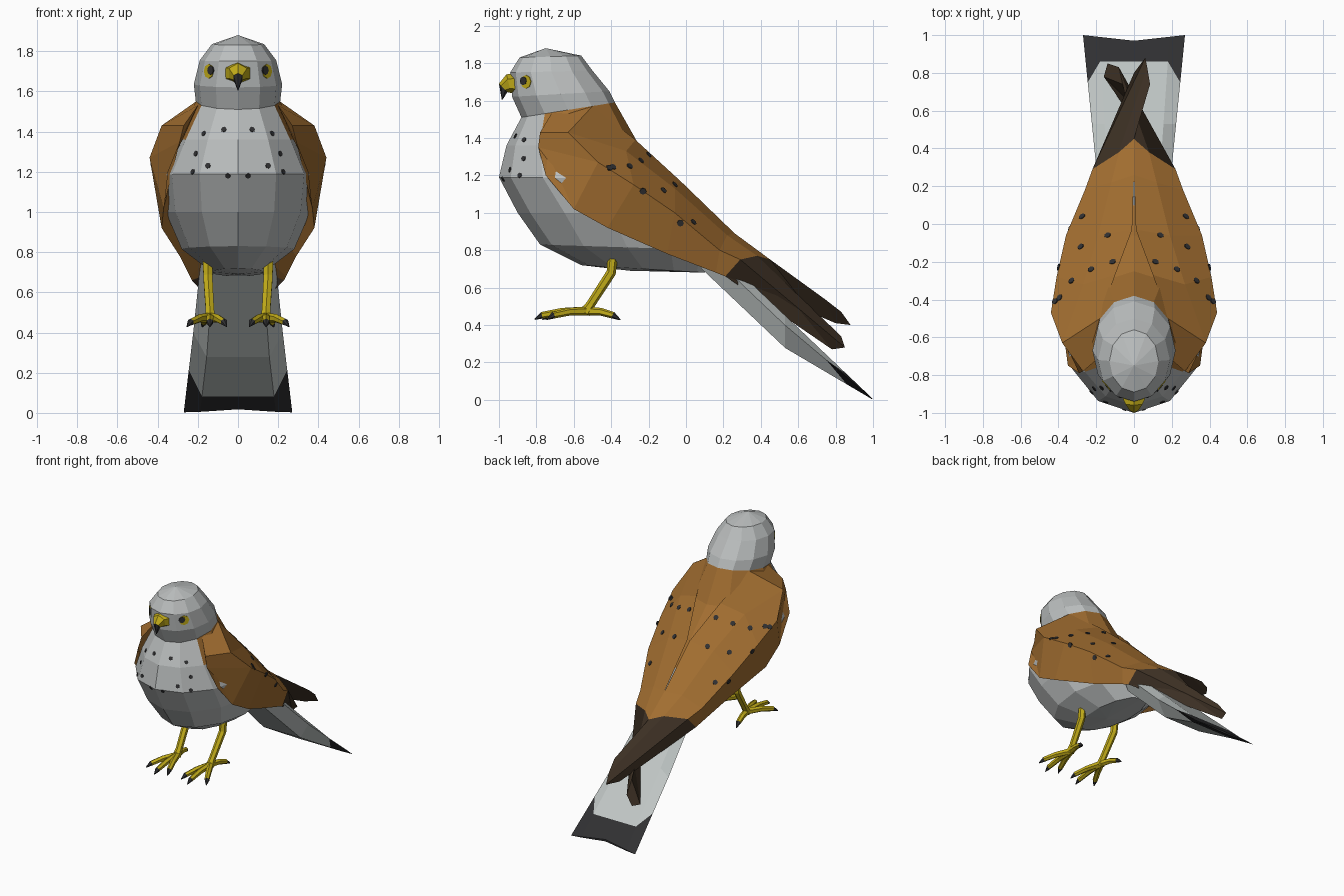
import bpy, bmesh, math
from mathutils import Vector, Matrix
from mathutils.bvhtree import BVHTree

cube = bpy.data.objects.get("Cube")
if cube:
    bpy.data.objects.remove(cube)


def material(name, r, g, b):
    m = bpy.data.materials.new(name)
    m.diffuse_color = (r, g, b, 1)
    m.use_nodes = True
    node = next(n for n in m.node_tree.nodes if n.type == 'BSDF_PRINCIPLED')
    node.inputs["Base Color"].default_value = (r, g, b, 1)
    node.inputs["Roughness"].default_value = 0.9
    return m


grey = material("pale_grey", .50, .52, .52)
tail_grey = material("tail_grey", .53, .57, .56)
brown = material("chestnut", .36, .155, .03)
dark_brown = material("dark_brown", .045, .029, .017)
charcoal = material("charcoal", .03, .03, .032)
yellow = material("yellow", .55, .42, .01)


def finish(bm, name, mats):
    bmesh.ops.remove_doubles(bm, verts=bm.verts, dist=.0005)
    bmesh.ops.recalc_face_normals(bm, faces=bm.faces)
    mesh = bpy.data.meshes.new(name)
    bm.to_mesh(mesh)
    tree = BVHTree.FromBMesh(bm)
    bm.free()
    for m in mats:
        mesh.materials.append(m)
    bpy.context.collection.objects.link(bpy.data.objects.new(name, mesh))
    return tree


def loft(name, rings, mats, rule=lambda row, c: 0):
    """Skin closed rings of points; rule(row, centre) picks each face's material."""
    bm = bmesh.new()
    rows = [[bm.verts.new(p) for p in ring] for ring in rings]
    n = len(rows[0])
    for i in range(len(rows) - 1):
        for j in range(n):
            k = (j + 1) % n
            f = bm.faces.new((rows[i][j], rows[i][k], rows[i + 1][k], rows[i + 1][j]))
            f.material_index = rule(i, f.calc_center_median())
    for row, index in ((rows[0], 0), (rows[-1], len(rows) - 2)):
        f = bm.faces.new(row)
        f.material_index = rule(index, f.calc_center_median())
    return finish(bm, name, mats)


def oval(y1, z1, y2, z2, w, n):
    """Tilted oval ring from a front point to a back point, half width w."""
    ring = []
    for i in range(n):
        a = 2 * math.pi * i / n
        t = (1 - math.cos(a)) / 2
        ring.append(Vector((w * math.sin(a), y1 + (y2 - y1) * t, z1 + (z2 - z1) * t)))
    return ring


def tube(name, path, radii, mats, rule=lambda row, c: 0, n=6):
    pts = [Vector(p) for p in path]
    rings = []
    for i, p in enumerate(pts):
        d = (pts[min(i + 1, len(pts) - 1)] - pts[max(i - 1, 0)]).normalized()
        side = d.cross(Vector((1, 0, 0))).normalized()
        up = d.cross(side)
        rings.append([p + radii[i] * (side * math.cos(a) + up * math.sin(a))
                      for a in (2 * math.pi * k / n for k in range(n))])
    loft(name, rings, mats, rule)


def plates(name, tree, aims, direction, radius, mat, depth=.008):
    """Thin round plates laid on a surface, aimed along a direction."""
    bm = bmesh.new()
    d = Vector(direction).normalized()
    for aim in aims:
        hit, normal, _, _ = tree.ray_cast(Vector(aim) - d, d)
        if hit is None:
            continue
        if normal.dot(d) > 0:
            normal = -normal
        place = Matrix.Translation(hit) @ normal.to_track_quat('Z', 'Y').to_matrix().to_4x4()
        bmesh.ops.create_cone(bm, cap_ends=True, segments=8, radius1=radius,
                              radius2=radius, depth=depth, matrix=place)
    finish(bm, name, [mat])


# Head and body: front point, back point, half width of each ring
sections = [
    (-.75, 1.88, -.75, 1.88, 0), (-.89, 1.83, -.56, 1.84, .13),
    (-.94, 1.75, -.50, 1.76, .19), (-.93, 1.62, -.41, 1.65, .22),
    (-.88, 1.51, -.38, 1.59, .21), (-.96, 1.36, -.25, 1.36, .30),
    (-1.0, 1.19, -.06, 1.18, .38), (-.90, 1.0, .10, 1.0, .36),
    (-.78, .83, .15, .80, .28), (-.56, .72, .10, .68, .13),
    (-.30, .69, -.30, .69, 0)]


def body_colour(row, c):
    if row == 4:
        return int(c.y > -.7)
    return int(row in (5, 6) and c.y > -.4)


body = loft("head_and_body", [oval(*s, 12) for s in sections], [grey, brown], body_colour)

# Beak with a dark hooked tip
beak = [(-.89, 1.75, -.89, 1.63, .085), (-.96, 1.74, -.935, 1.64, .052),
        (-1.0, 1.69, -.955, 1.645, .025), (-.985, 1.605, -.98, 1.605, .002)]
loft("beak", [oval(*s, 6) for s in beak], [yellow, charcoal], lambda row, c: int(row == 2))

# Tail: light with a dark end band that runs forward at the edges
tail_rings = []
for y_edge, y_mid in ((.08, .08), (.53, .53), (.75, .86), (1.0, .97)):
    ring = []
    for u, bottom in ((-1, .3), (-.7, 0), (0, 0), (.7, 0), (1, .3), (.7, 1), (0, 1), (-.7, 1)):
        y = y_edge if abs(u) == 1 else y_mid
        if y_edge == 1.0 and u:
            y = y_mid + (y_edge - y_mid) * abs(u)
        w = .20 + .10 * (y - .3)
        thick = min(.17, .36 * (1 - y)) + .004
        ring.append((u * w, y, .95 * (1 - y) + .004 - bottom * thick))
    tail_rings.append(ring)
loft("tail", tail_rings, [tail_grey, charcoal], lambda row, c: int(row == 2))

# Folded wings: each station runs from the back ridge to the lower edge
stations = [
    [(.20, -.72, 1.53), (.27, -.78, 1.43), (.29, -.79, 1.35), (.35, -.75, 1.20)],
    [(.18, -.50, 1.57), (.38, -.63, 1.43), (.44, -.47, 1.27), (.37, -.60, 1.02)],
    [(.10, -.27, 1.39), (.27, -.32, 1.33), (.41, -.28, 1.15), (.38, -.42, .92)],
    [(.01, -.03, 1.17), (.19, -.06, 1.13), (.36, -.06, 1.0), (.29, -.10, .78)],
    [(0, .26, .89), (.12, .22, .88), (.26, .18, .80), (.24, .16, .68)],
    [(0, .45, .75), (.08, .38, .77), (.22, .29, .75), (.23, .21, .66)]]
# Crossed wing tips; the right one lies on top
left_tip = [(-.06, .74, .42), (-.08, .83, .34), (-.14, .85, .28), (-.16, .78, .27)]
right_tip = [(.085, .74, .54), (.07, .83, .47), (.06, .88, .40), (0, .80, .41)]

wing_spots = [(-.41, 1.24), (-.39, 1.245), (-.30, 1.25), (-.24, 1.28), (-.20, 1.31),
              (-.23, 1.115), (-.12, 1.12), (-.06, 1.15), (-.03, .945), (.04, .95)]
toes = [(.07, -.73), (.14, -.77), (.235, -.71), (.17, -.39)]

for side, s, tip in (("left", 1, left_tip), ("right", -1, right_tip)):
    rings = [[(s * x, y, z) for x, y, z in st] for st in stations] + [tip]
    wing = loft(side + "_wing", rings, [brown, dark_brown], lambda row, c: int(row == 5))
    plates(side + "_wing_spots", wing, [(0, y, z) for y, z in wing_spots],
           (-s, 0, 0), .018, charcoal)

    # Eye and pupil
    look = (-s * .75, .65, 0)
    plates(side + "_eye", body, [(s * .15, -.86, 1.70)], look, .036, yellow)
    plates(side + "_pupil", body, [(s * .14, -.873, 1.705)], look, .023, charcoal, .014)

    # Leg and clawed toes
    tube(side + "_leg", [(s * .15, -.39, .78), (s * .15, -.40, .68),
                         (s * .14, -.51, .51), (s * .14, -.54, .465)],
         [.028, .026, .024, .03], [yellow])
    for i, (x, y) in enumerate(toes):
        root = Vector((s * .14, -.53, .475))
        end = Vector((s * x, y, .452))
        step = (end - root).normalized()
        middle = root.lerp(end, .55) + Vector((0, 0, .008))
        claw = end + step * .04 - Vector((0, 0, .018))
        tube(f"{side}_toe_{i + 1}", [root, middle, end, claw],
             [.024, .021, .018, .003], [yellow, charcoal], lambda row, c: int(row == 2))

# Breast spots
breast = [(.17, 1.39), (.07, 1.41), (.21, 1.29), (.15, 1.23), (.05, 1.18), (.225, 1.2)]
plates("breast_spots", body, [(s * x, -.9, z) for x, z in breast for s in (1, -1)],
       (0, 1, 0), .014, charcoal)
